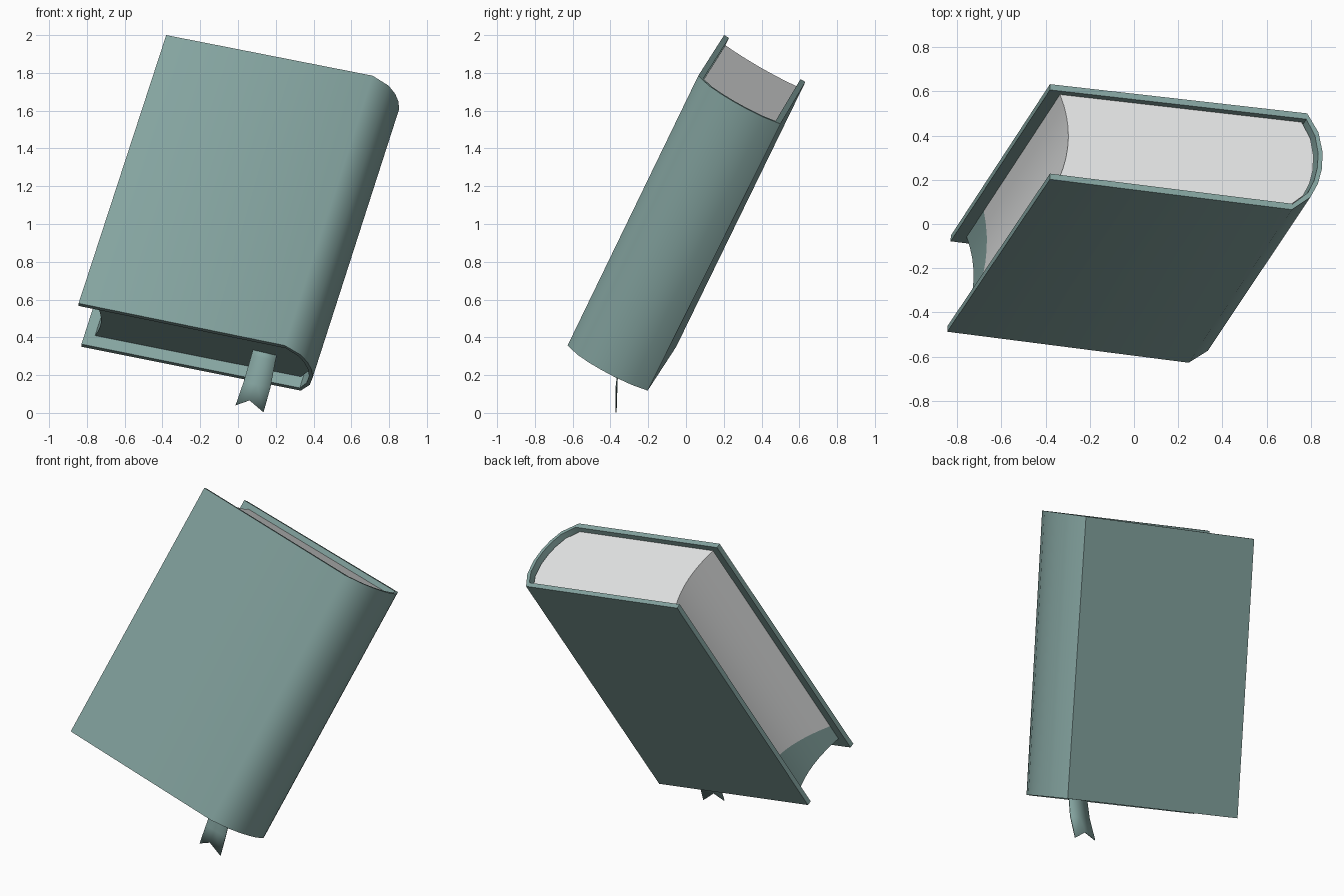
import bpy, bmesh
from mathutils import Vector as V

if "Cube" in bpy.data.objects:
    bpy.data.objects.remove(bpy.data.objects["Cube"])

def material(name, rgb):
    m = bpy.data.materials.new(name)
    m.diffuse_color = (*rgb, 1)
    m.use_nodes = True
    m.node_tree.nodes["Principled BSDF"].inputs["Base Color"].default_value = m.diffuse_color
    return m

teal = material("dusty teal", (0.235, 0.375, 0.355))
paper = material("paper", (0.78, 0.79, 0.79))

# Corners of the leaning book: bottom/top, fore-edge/spine, front/back
FRONT = [V((-.844, -.487, .580)), V((.247, -.627, .357)), V((-.380, .202, 2.0)), V((.713, .065, 1.785))]
BACK = [V((-.828, -.052, .350)), V((.332, -.203, .118)), V((-.380, .632, 1.752)), V((.783, .500, 1.530))]

def place(s, r, t):
    """s: fore-edge to spine, r: front to back, t: bottom to top."""
    def side(c):
        return c[0].lerp(c[1], s).lerp(c[2].lerp(c[3], s), t)
    return side(FRONT).lerp(side(BACK), r)

def finish(name, bm, mats, angle):
    bmesh.ops.recalc_face_normals(bm, faces=bm.faces)
    me = bpy.data.meshes.new(name)
    bm.to_mesh(me)
    bm.free()
    ob = bpy.data.objects.new(name, me)
    bpy.context.collection.objects.link(ob)
    for m in mats:
        me.materials.append(m)
    bpy.ops.object.select_all(action='DESELECT')
    ob.select_set(True)
    bpy.context.view_layer.objects.active = ob
    bpy.ops.object.shade_smooth_by_angle(angle=angle)
    return ob

def bridge(bm, a, b, mat=0):
    for i in range(len(a)):
        j = (i + 1) % len(a)
        bm.faces.new((a[i], a[j], b[j], b[i])).material_index = mat

# Rounded spine: outward bulge at each depth
SPINE = [(0, 0), (.067, .15), (.088, .30), (.093, .45), (.085, .62), (.055, .82), (0, 1)]
T = .06
inner_spine = [(1 + d * .8, .5 + (r - .5) * (1 - 2 * T)) for d, r in SPINE]

# Cover: one wrapped board with thickness
outer = [(0, 0)] + [(1 + d, r) for d, r in SPINE] + [(0, 1)]
inner = [(0, T)] + inner_spine + [(0, 1 - T)]
bm = bmesh.new()
rows = [[bm.verts.new(place(s, r, t)) for s, r in outer + inner[::-1]] for t in (0, 1)]
bridge(bm, rows[0], rows[1])
n, total = len(outer), 2 * len(outer)
for row in rows:
    for i in range(n - 1):
        bm.faces.new((row[i], row[i + 1], row[total - 2 - i], row[total - 1 - i]))
finish("cover", bm, [teal], .87)

# Page block: hollow fore-edge, rounded back, teal slanted lower end
N = 8
fore = []
for i in range(N + 1):
    q = i / N
    fore.append((.047 + .14 * q * (1 - q), 1 - T - .002 - q * (1 - 2 * T - .004)))
back = [(s - .01, .5 + (r - .5) * .995) for s, r in inner_spine]
loop = fore + back
bm = bmesh.new()
low = [bm.verts.new(place(s, r, .04)) for s, r in loop]
mid = [bm.verts.new(place(s, r, .095 + .125 * r)) for s, r in loop]
top = [bm.verts.new(place(s, r, .98)) for s, r in loop]
bridge(bm, low, mid, 1)
bridge(bm, mid, top, 0)
bm.faces.new(low).material_index = 1
bm.faces.new(top).material_index = 0
finish("page_block", bm, [paper, teal], .6)

# Bookmark ribbon with a notched tail
LEFT = [(.085, -.335, .36), (.071, -.347, .305), (.030, -.366, .165), (-.013, -.368, .04)]
RIGHT = [(.212, -.345, .33), (.198, -.355, .275), (.172, -.370, .135), (.135, -.370, .003)]
bm = bmesh.new()
lv = [bm.verts.new(p) for p in LEFT]
rv = [bm.verts.new(p) for p in RIGHT]
cv = [bm.verts.new((V(a) + V(b)) / 2) for a, b in zip(LEFT, RIGHT)]
cv[-1].co = (.061, -.369, .066)
for a, b in ((lv, cv), (cv, rv)):
    for i in range(3):
        bm.faces.new((a[i], b[i], b[i + 1], a[i + 1]))
ribbon = finish("bookmark_ribbon", bm, [teal], .6)
sol = ribbon.modifiers.new("thickness", 'SOLIDIFY')
sol.thickness = .006
sol.offset = 0
